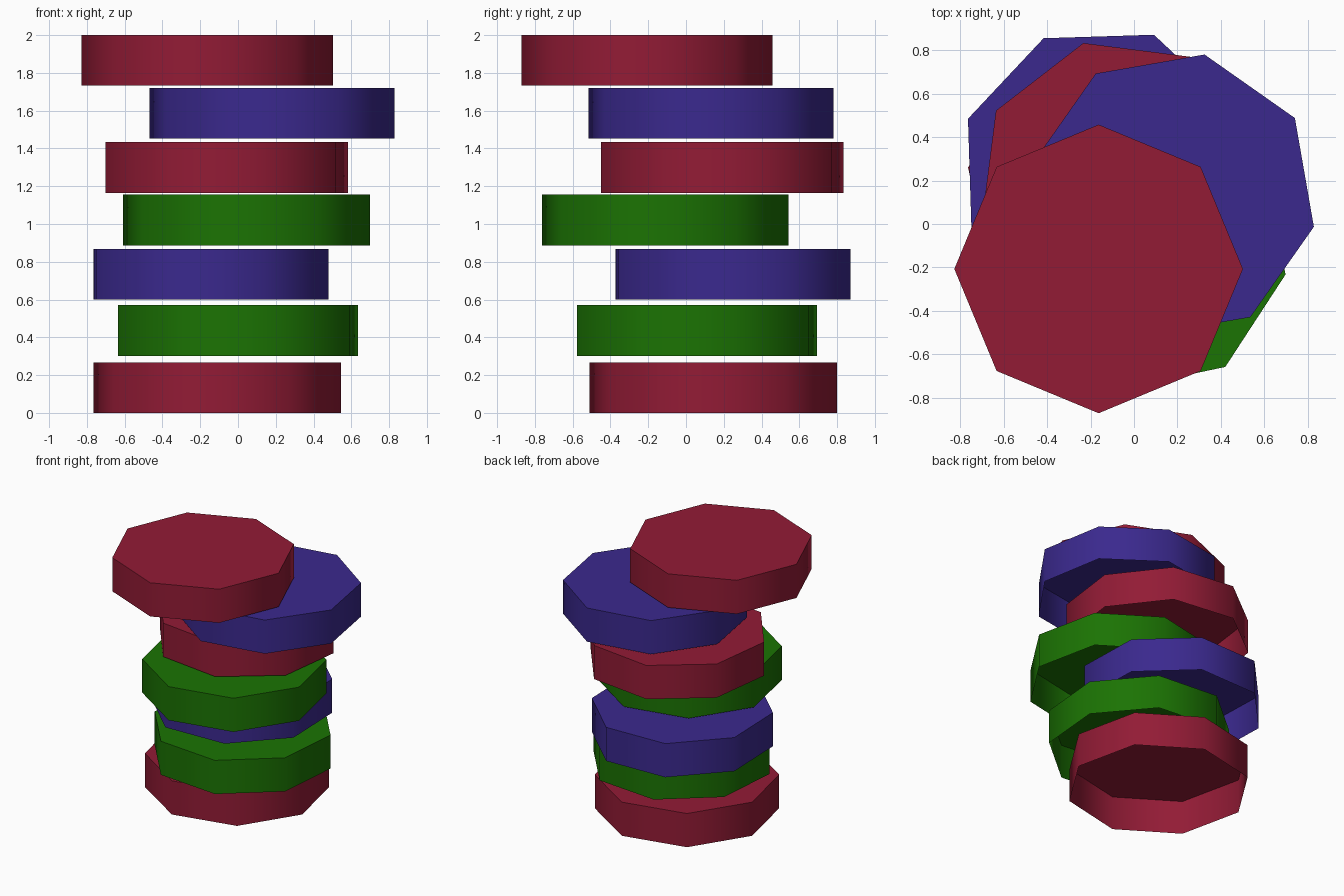
import bpy
import bmesh
from math import radians

cube = bpy.data.objects.get("Cube")
if cube:
    bpy.data.objects.remove(cube, do_unlink=True)


def make_material(name, rgb):
    mat = bpy.data.materials.new(name)
    mat.use_nodes = True
    mat.diffuse_color = (*rgb, 1)
    mat.node_tree.nodes["Principled BSDF"].inputs["Base Color"].default_value = (*rgb, 1)
    return mat


red = make_material("crimson", (0.290, 0.011, 0.036))
violet = make_material("violet", (0.043, 0.022, 0.270))
green = make_material("leaf green", (0.011, 0.172, 0.001))

RADIUS = 0.665
THICKNESS = 0.268


def add_disc(name, mat, x, y, bottom, turn):
    """Octagonal cap, open underneath, with softly shaded sides and a crisp rim."""
    bpy.ops.mesh.primitive_cylinder_add(
        vertices=8, radius=RADIUS, depth=THICKNESS,
        location=(x, y, bottom + THICKNESS / 2),
        rotation=(0, 0, radians(turn)))
    disc = bpy.context.object
    disc.name = name
    disc.data.materials.append(mat)

    # Open the underside so the hollow inside shows
    bm = bmesh.new()
    bm.from_mesh(disc.data)
    underside = [f for f in bm.faces if f.normal.z < -0.5]
    bmesh.ops.delete(bm, geom=underside, context='FACES_ONLY')
    bm.to_mesh(disc.data)
    bm.free()
    bpy.ops.object.shade_smooth_by_angle(angle=radians(60))


# Loose stack of discs, from the ground up: centre, underside height, turn
stack = [
    (red, -0.11, 0.145, 0.0, -10),
    (green, 0.0, 0.058, 0.302, 17.5),
    (violet, -0.143, 0.25, 0.6, -20.7),
    (green, 0.045, -0.11, 0.887, -10.6),
    (red, -0.059, 0.192, 1.165, 15.2),
    (violet, 0.18, 0.132, 1.453, -12.6),
    (red, -0.163, -0.207, 1.732, 0),
]
for level, (mat, x, y, bottom, turn) in enumerate(stack, 1):
    add_disc(f"stacked_disc_{level}", mat, x, y, bottom, turn)
